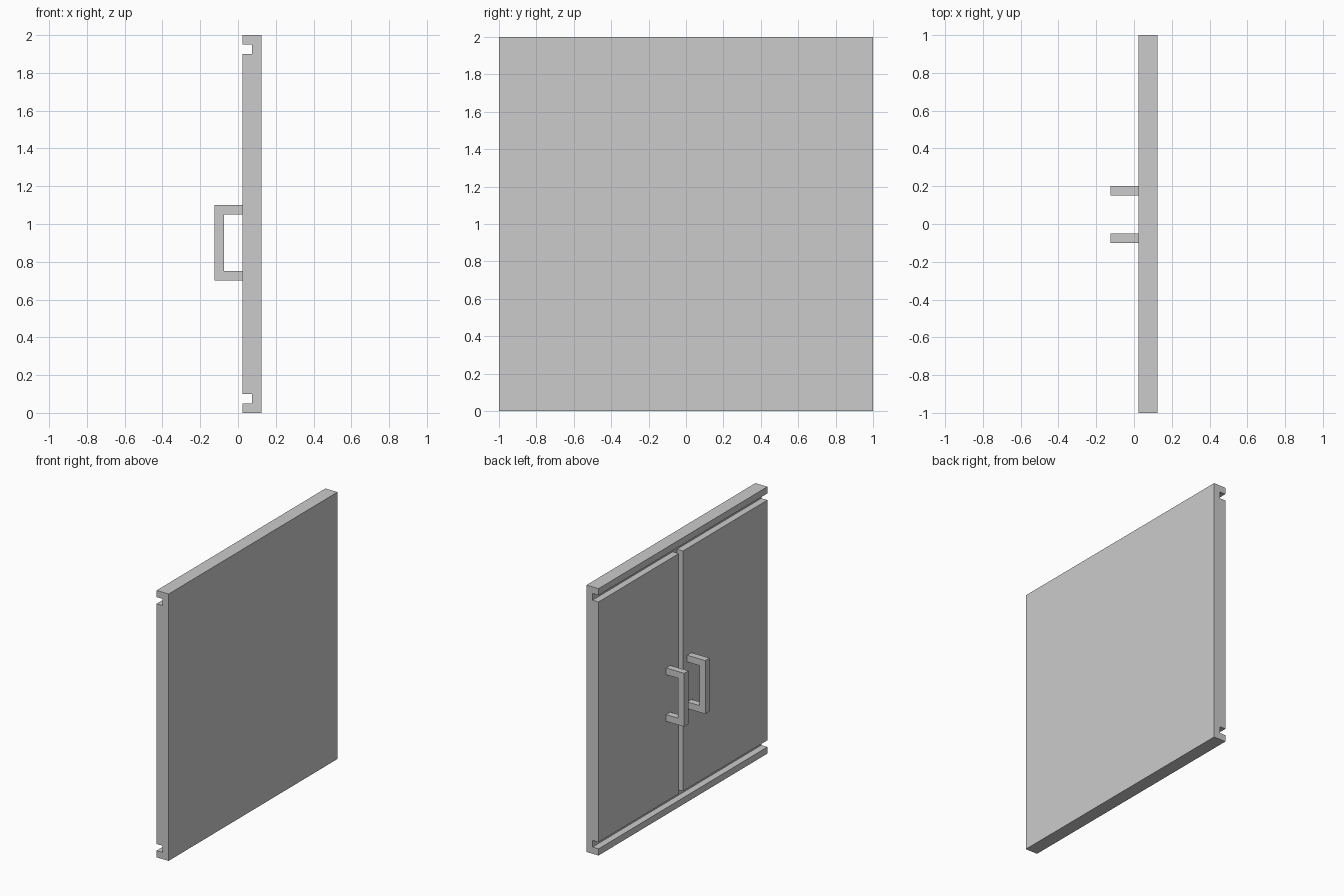
import bpy, bmesh

if "Cube" in bpy.data.objects:
    bpy.data.objects.remove(bpy.data.objects["Cube"])


def extrude_profile(name, points, y0, y1):
    """Extrude a closed x-z profile from y0 to y1."""
    bm = bmesh.new()
    face = bm.faces.new([bm.verts.new((x, y0, z)) for x, z in points])
    ext = bmesh.ops.extrude_face_region(bm, geom=[face])
    verts = [g for g in ext["geom"] if isinstance(g, bmesh.types.BMVert)]
    bmesh.ops.translate(bm, verts=verts, vec=(0, y1 - y0, 0))
    bmesh.ops.recalc_face_normals(bm, faces=bm.faces)
    mesh = bpy.data.meshes.new(name)
    bm.to_mesh(mesh)
    bm.free()
    obj = bpy.data.objects.new(name, mesh)
    bpy.context.collection.objects.link(obj)
    return obj


FRONT, FLOOR, BACK = 0.025, 0.075, 0.125

# Door panel with a rail groove at the bottom and the top
panel = extrude_profile("door_panel", [
    (BACK, 0), (FRONT, 0),
    (FRONT, 0.05), (FLOOR, 0.05), (FLOOR, 0.1), (FRONT, 0.1),
    (FRONT, 1.9), (FLOOR, 1.9), (FLOOR, 1.95), (FRONT, 1.95),
    (FRONT, 2), (BACK, 2)], -1, 1)

# Vertical gap between the two door leaves, ending in the grooves
cutter = extrude_profile("gap_cutter", [
    (-0.05, 0.075), (FLOOR, 0.075), (FLOOR, 1.925), (-0.05, 1.925)], 0, 0.05)
cutter.hide_render = True
cutter.hide_viewport = True
cut = panel.modifiers.new("gap", "BOOLEAN")
cut.operation = "DIFFERENCE"
cut.solver = "EXACT"
cut.object = cutter

# U-shaped pull handles, one per leaf
handle = [(FRONT, 0.7), (-0.125, 0.7), (-0.125, 1.1), (FRONT, 1.1),
          (FRONT, 1.05), (-0.075, 1.05), (-0.075, 0.75), (FRONT, 0.75)]
for name, y in (("left_handle", 0.15), ("right_handle", -0.1)):
    extrude_profile(name, handle, y, y + 0.05)
